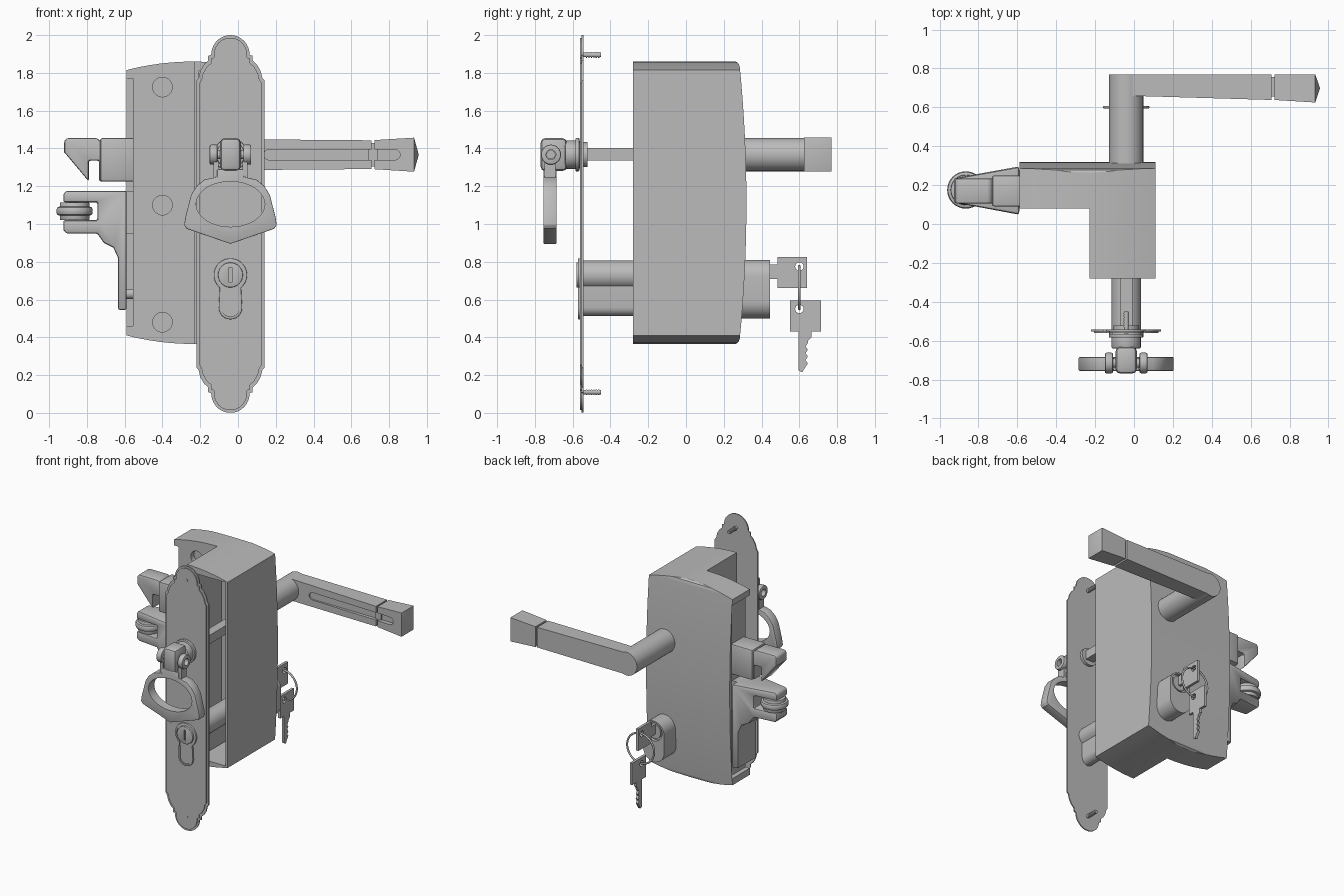
import bpy, bmesh
from math import sin, cos, pi, radians
from mathutils import Vector

cube = bpy.data.objects.get("Cube")
if cube:
    bpy.data.objects.remove(cube, do_unlink=True)

metal = bpy.data.materials.new("grey_metal")
metal.use_nodes = True
metal.diffuse_color = (0.5, 0.5, 0.5, 1)
metal.node_tree.nodes["Principled BSDF"].inputs["Base Color"].default_value = (0.5, 0.5, 0.5, 1)

CX = -0.04          # common axis of plate, handle and cylinder
HZ, KZ = 1.367, 0.73  # handle height, key cylinder height


def finish(name, bm, bevel=0):
    bmesh.ops.recalc_face_normals(bm, faces=bm.faces)
    me = bpy.data.meshes.new(name)
    bm.to_mesh(me)
    bm.free()
    ob = bpy.data.objects.new(name, me)
    bpy.context.collection.objects.link(ob)
    me.materials.append(metal)
    select(ob)
    if bevel:
        m = ob.modifiers.new("bevel", "BEVEL")
        m.width, m.segments, m.angle_limit = bevel, 2, radians(40)
        bpy.ops.object.modifier_apply(modifier=m.name)
    bpy.ops.object.shade_smooth_by_angle(angle=radians(30))
    return ob


def select(ob):
    bpy.ops.object.select_all(action="DESELECT")
    ob.select_set(True)
    bpy.context.view_layer.objects.active = ob


def prism(name, pts, axis, lo, hi, bevel=0):
    """Extrude a 2D outline along the given axis."""
    place = {"x": lambda a, b, c: (c, a, b), "y": lambda a, b, c: (a, c, b),
             "z": lambda a, b, c: (a, b, c)}[axis]
    bm = bmesh.new()
    face = bm.faces.new([bm.verts.new(place(a, b, lo)) for a, b in pts])
    ext = bmesh.ops.extrude_face_region(bm, geom=[face])["geom"]
    step = Vector(place(0, 0, hi - lo))
    bmesh.ops.translate(bm, vec=step, verts=[v for v in ext if isinstance(v, bmesh.types.BMVert)])
    return finish(name, bm, bevel)


def arc(a, b, ra, rb, start=0, end=360, n=32):
    full = end - start == 360
    return [(a + ra * cos(radians(start + (end - start) * i / n)),
             b + rb * sin(radians(start + (end - start) * i / n))) for i in range(n if full else n + 1)]


def rod(name, a, b, r, axis, lo, hi, bevel=0):
    return prism(name, arc(a, b, r, r), axis, lo, hi, bevel)


def box(name, x0, x1, y0, y1, z0, z1, bevel=0):
    return prism(name, [(x0, z0), (x1, z0), (x1, z1), (x0, z1)], "y", y0, y1, bevel)


def boolean(ob, tool, mode="DIFFERENCE"):
    m = ob.modifiers.new("cut", "BOOLEAN")
    m.operation, m.object, m.solver = mode, tool, "EXACT"
    select(ob)
    bpy.ops.object.modifier_apply(modifier=m.name)
    bpy.data.objects.remove(tool, do_unlink=True)
    bpy.ops.object.shade_smooth_by_angle(angle=radians(30))


def mirrored(half):
    """Close a right-hand half outline about the common axis."""
    return [(CX + a, b) for a, b in half] + [(CX - a, b) for a, b in reversed(half) if a > 1e-4]


# Case: bowed top and bottom, bowed back, deep on one side
def bow(z, rise):
    return [(-0.59 + 0.7 * t / 12, z + rise * (1 - (t / 6 - 1) ** 2)) for t in range(13)]


case = prism("case", bow(0.41, -0.045) + bow(1.815, 0.045)[::-1], "y", -0.28, 0.36)
back = [(0.285 + 0.035 * (1 - (t / 8 - 1) ** 2), 0.395 + 1.435 * t / 16) for t in range(17)]
side = [(-0.4, 0.3), (0.2, 0.3), (0.265, 0.366), (0.278, 0.375)] + back + \
       [(0.278, 1.85), (0.265, 1.859), (0.2, 1.95), (-0.4, 1.95)]
boolean(case, prism("case_side", side, "x", -0.8, 0.3), "INTERSECT")
boolean(case, box("notch", -0.8, -0.23, -0.5, 0.08, 0.2, 2))
boolean(case, box("cavity", -0.21, 0.09, -0.5, 0.1, 0.42, 1.81))
boolean(case, box("bolt_opening", -0.8, -0.555, 0, 0.29, 0.46, 1.77))
for z in (0.48, 1.1, 1.725):
    boolean(case, rod("fixing_hole", -0.4, z, 0.052, "y", 0, 0.12))


# Front plate in two layers, with stepped and rounded ends
def plate_outline(d):
    top = [(0.18 - d, 1.76 - d), (0.168 - d, 1.775 - d), (0.16 - d, 1.81 - d), (0.14 - d, 1.845 - d),
           (0.118 - d, 1.865 - d), (0.118 - d, 1.89 - d), (0.102 - d, 1.895 - d)]
    top += [p for p in arc(0, 1.895, 0.102 - d, 0.105 - d, 0, 90, 10)][1:]
    return mirrored([(a, 2 - b) for a, b in reversed(top)][1:] + top)


prism("front_plate", plate_outline(0), "y", -0.552, -0.543)
prism("front_plate_raised_face", plate_outline(0.014), "y", -0.56, -0.55)
for z in (0.11, 1.895):
    rod("plate_screw", CX, z, 0.012, "y", -0.562, -0.45)
    for i in range(6):
        rod("screw_thread", CX, z, 0.015, "y", -0.53 + i * 0.013, -0.523 + i * 0.013)


# Key cylinder with its collar
def cylinder_outline(r, w, low):
    return [(CX + w, low + w)] + arc(CX, KZ, r, r, -50, 230, 32) + \
           [(CX - w, low + w)] + arc(CX, low + w, w, w, 180, 360, 12)[1:-1]


collar = prism("cylinder_collar", cylinder_outline(0.088, 0.062, 0.495), "y", -0.572, -0.545, 0.004)
boolean(collar, prism("collar_hole", cylinder_outline(0.074, 0.047, 0.51), "y", -0.7, -0.4))
prism("key_cylinder", cylinder_outline(0.076, 0.048, 0.512), "y", -0.566, 0.12)
core = rod("cylinder_core", CX, KZ, 0.066, "y", -0.58, -0.5, 0.004)
boolean(core, box("keyway", CX - 0.008, CX + 0.008, -0.6, -0.56, 0.69, 0.77))

# Rear cylinder boss
boss = arc(CX, 0.72, 0.088, 0.09, 0, 180, 16) + arc(CX, 0.59, 0.088, 0.09, 180, 360, 16)
boss_ob = prism("rear_boss", boss, "y", 0.28, 0.445)
boolean(boss_ob, rod("boss_recess", CX, KZ, 0.07, "y", 0.42, 0.5))
rod("rear_cylinder_core", CX, KZ, 0.055, "y", 0.4, 0.438)


# Keys and ring
def key(name, outline, hole_z):
    ob = prism(name, outline, "x", CX - 0.01, CX + 0.01)
    boolean(ob, rod("key_hole", 0.6, hole_z, 0.022, "x", -0.2, 0.2))


key("inserted_key", [(0.42, 0.71), (0.485, 0.71), (0.485, 0.66), (0.64, 0.66), (0.64, 0.825),
                     (0.485, 0.825), (0.485, 0.785), (0.42, 0.785)], 0.775)
teeth = [(0.645 - 0.012 * (i % 2), 0.37 - i * 0.018) for i in range(8)]
key("hanging_key", [(0.55, 0.595), (0.55, 0.43), (0.595, 0.43), (0.595, 0.225), (0.615, 0.215)] +
    teeth[::-1] + [(0.645, 0.38), (0.665, 0.4), (0.665, 0.43), (0.715, 0.43), (0.715, 0.595)], 0.55)
bpy.ops.mesh.primitive_torus_add(location=(CX, 0.6, 0.663), rotation=(pi / 2, 0, 0), major_radius=0.113,
                                 minor_radius=0.007, major_segments=40, minor_segments=8)
ring = bpy.context.object
ring.name = "key_ring"
ring.data.materials.append(metal)
bpy.ops.object.shade_smooth()

# Rear lever handle
rod("handle_shaft", CX, HZ, 0.088, "y", 0.29, 0.77)


def taper(name, x0, x1, y0, y1, h0, h1, tip=None):
    """Four-sided bar along x with a flat back and an optional pointed end."""
    bm = bmesh.new()
    a, b = [[bm.verts.new((x, y, HZ + h * s)) for y, s in ((yi, -1), (0.77, -1), (0.77, 1), (yi, 1))]
            for x, yi, h in ((x0, y0, h0), (x1, y1, h1))]
    bm.faces.new(a)
    for i in range(4):
        bm.faces.new((a[i], a[i - 1], b[i - 1], b[i]))
    if tip:
        p = bm.verts.new((tip, 0.698, HZ))
        for i in range(4):
            bm.faces.new((b[i], b[i - 1], p))
    else:
        bm.faces.new(b)
    return finish(name, bm)


groove = arc(0.83, HZ, 0.028, 0.028, -90, 90, 10) + arc(0.165, HZ, 0.028, 0.028, 90, 270, 10)
for bar in (taper("handle_lever", CX, 0.708, 0.66, 0.638, 0.082, 0.076),
            taper("handle_tip", 0.722, 0.932, 0.638, 0.625, 0.077, 0.09, 0.957)):
    boolean(bar, prism("groove", groove, "y", 0.5, 0.665))
box("handle_neck", 0.69, 0.74, 0.655, 0.755, HZ - 0.062, HZ + 0.062)

# Front pull: spindle, rose, pivot and hanging ring
box("spindle", CX - 0.033, CX + 0.033, -0.56, 0.15, 1.335, 1.402)
rod("rose_back", CX, HZ, 0.066, "y", -0.56, -0.522)
rod("rose", CX, HZ, 0.075, "y", -0.64, -0.56, 0.006)
rod("rose_flange", CX, HZ, 0.088, "y", -0.585, -0.565, 0.004)
box("pivot_block", CX - 0.055, CX + 0.055, -0.77, -0.63, 1.28, 1.455, 0.025)
for s in (-1, 1):
    ends = sorted((CX + s * 0.068, CX + s * 0.11))
    washer = rod("pivot_washer", -0.715, HZ, 0.053, "x", *ends, 0.008)
    boolean(washer, rod("washer_hole", -0.715, HZ, 0.026, "x", ends[0] - 0.01, ends[1] + 0.01))
    arm = sorted((CX + s * 0.064, CX + s * 0.09))
    box("pull_arm", *arm, -0.75, -0.69, 1.24, 1.33)
rod("pivot_pin", -0.715, HZ, 0.024, "x", CX - 0.08, CX + 0.08)
pull = prism("pull_ring", mirrored([(0, 0.895), (0.232, 0.975), (0.245, 0.995), (0.238, 1.04), (0.208, 1.155),
                                    (0.18, 1.2), (0.138, 1.235), (0.07, 1.25), (0.07, 1.29)]),
             "y", -0.755, -0.685, 0.004)
boolean(pull, prism("pull_opening", arc(CX, 1.105, 0.182, 0.12, n=40), "y", -0.9, -0.5))

# Upper latch bolt
prism("latch_bolt", [(-0.92, 1.38), (-0.79, 1.225), (-0.79, 1.335), (-0.735, 1.335), (-0.735, 1.225),
                     (-0.54, 1.225), (-0.54, 1.43), (-0.72, 1.43), (-0.745, 1.455), (-0.905, 1.455), (-0.92, 1.44)],
      "y", 0.105, 0.235, 0.01)
box("latch_guide", -0.73, -0.54, 0.09, 0.25, 1.225, 1.455, 0.012)

# Lower hook, widening toward the case
hook = prism("roller_hook", [(-0.925, 1.16), (-0.91, 1.175), (-0.59, 1.175), (-0.59, 0.545), (-0.635, 0.545),
                             (-0.635, 0.82), (-0.66, 0.875), (-0.71, 0.9), (-0.745, 0.95), (-0.91, 0.95),
                             (-0.925, 0.97), (-0.925, 1.02), (-0.745, 1.02), (-0.745, 1.115), (-0.925, 1.115)],
             "y", 0.105, 0.235, 0.01)
for v in hook.data.vertices:
    t = max(0, min(1, (v.co.x + 0.81) / 0.22))
    v.co.y = 0.172 + (v.co.y - 0.17) * (1 + 0.92 * t)
box("hook_carrier", -0.6, -0.54, 0.1, 0.24, 0.95, 1.175)
for z in (0.63, 1.07):
    rod("carrier_screw", 0.17, z, 0.027, "x", -0.6, -0.54)
rod("roller_hub", -0.865, 0.175, 0.078, "z", 1.02, 1.115, 0.006)
rod("roller", -0.865, 0.175, 0.096, "z", 1.045, 1.092, 0.015)
